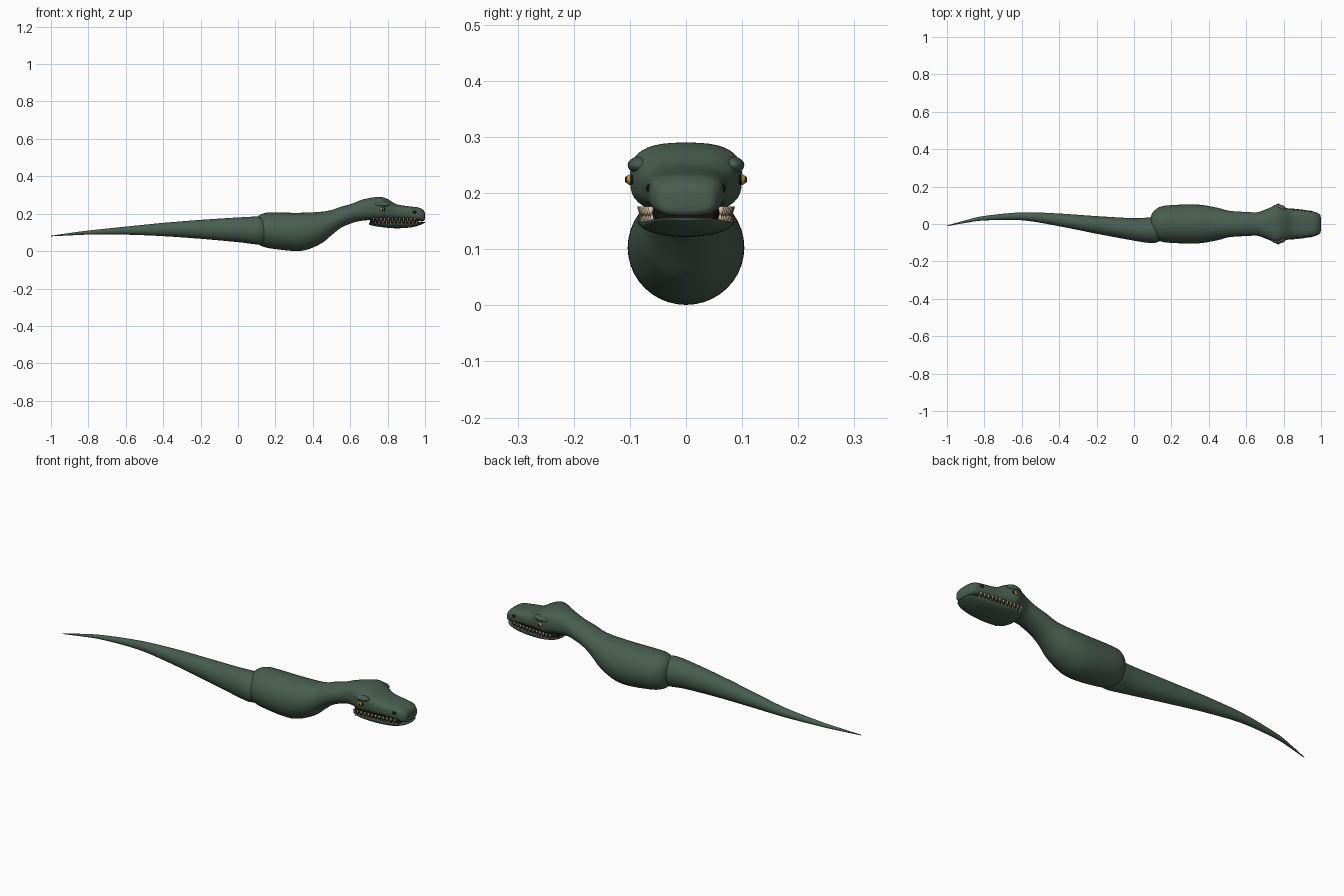
import bpy, bmesh, math
from mathutils import Matrix, Vector

cube = bpy.data.objects.get("Cube")
if cube:
    bpy.data.objects.remove(cube, do_unlink=True)


def material(name, colour):
    mat = bpy.data.materials.new(name)
    mat.use_nodes = True
    mat.diffuse_color = (*colour, 1)
    mat.node_tree.nodes["Principled BSDF"].inputs["Base Color"].default_value = (*colour, 1)
    return mat


green = material("dark green skin", (.066, .112, .08))
amber = material("amber eye", (.5, .27, .05))
ivory = material("ivory tooth", (.68, .52, .38))
black = material("black", (.008, .007, .006))


def finish(name, bm, mat, smooth=True):
    bmesh.ops.recalc_face_normals(bm, faces=bm.faces)
    for face in bm.faces:
        face.smooth = smooth
    mesh = bpy.data.meshes.new(name)
    bm.to_mesh(mesh)
    bm.free()
    mesh.materials.append(mat)
    obj = bpy.data.objects.new(name, mesh)
    bpy.context.collection.objects.link(obj)
    return obj


def spline(a, b, c, d, t):
    """Catmull-Rom step between rows b and c."""
    return [q + t / 2 * (r - p + t * (2 * p - 5 * q + 4 * r - s + t * (3 * (q - r) + s - p)))
            for p, q, r, s in zip(a, b, c, d)]


def loft(name, rows, mat, waist=.5, steps=5, sides=40):
    """Skin rows of (x, top, bottom, half width, centre y, squareness)."""
    padded = [rows[0], *rows, rows[-1]]
    smooth_rows = [spline(*padded[i:i + 4], k / steps)
                   for i in range(len(rows) - 1) for k in range(steps)]
    smooth_rows.append(rows[-1])
    bm = bmesh.new()
    rings = []
    for x, top, bottom, half, cy, power in smooth_rows:
        mid = bottom + (top - bottom) * waist
        ring = []
        for k in range(sides):
            c, s = math.cos(math.tau * k / sides), math.sin(math.tau * k / sides)
            y = math.copysign(abs(c) ** (2 / power), c) * half
            z = math.copysign(abs(s) ** (2 / power), s)
            z *= (top - mid) if s > 0 else (mid - bottom)
            ring.append(bm.verts.new((x, cy + y, mid + z)))
        rings.append(ring)
    for a, b in zip(rings, rings[1:]):
        for k in range(sides):
            n = (k + 1) % sides
            bm.faces.new((a[k], a[n], b[n], b[k]))
    bm.faces.new(rings[0])
    bm.faces.new(rings[-1])
    return finish(name, bm, mat)


def ellipsoid(name, centre, radii, mat):
    bm = bmesh.new()
    bmesh.ops.create_uvsphere(bm, u_segments=20, v_segments=12, radius=1,
                              matrix=Matrix.Translation(centre) @ Matrix.Diagonal((*radii, 1)))
    return finish(name, bm, mat)


# Torso, neck and upper head in one skin
loft("body_and_head", [
    (.085, .14, .09, .02, 0, 2),
    (.1, .18, .045, .062, 0, 2),
    (.14, .203, .022, .092, 0, 2),
    (.2, .206, .011, .101, 0, 2),
    (.3, .205, .001, .104, 0, 2),
    (.37, .206, .008, .101, 0, 2),
    (.45, .211, .044, .086, 0, 2),
    (.5, .22, .085, .072, 0, 2),
    (.55, .237, .124, .067, 0, 2),
    (.61, .254, .15, .064, 0, 2),
    (.66, .274, .162, .063, 0, 2.2),
    (.71, .285, .166, .08, 0, 2.5),
    (.76, .29, .165, .1, 0, 2.8),
    (.8, .278, .165, .09, 0, 2.8),
    (.85, .25, .166, .077, 0, 2.8),
    (.92, .239, .166, .07, 0, 3),
    (.965, .233, .161, .065, 0, 3),
    (.987, .222, .159, .056, 0, 3),
    (.997, .21, .165, .045, 0, 3),
    (1, .197, .175, .02, 0, 2.5),
], green)

# Tail, swinging sideways toward its tip
loft("tail", [
    (-1, .082, .079, .002, -.01, 2),
    (-.9, .097, .084, .007, .013, 2),
    (-.8, .11, .088, .012, .031, 2),
    (-.6, .131, .088, .021, .041, 2),
    (-.4, .151, .08, .034, .022, 2),
    (-.2, .167, .066, .047, -.005, 2),
    (0, .18, .048, .06, -.029, 2),
    (.08, .184, .038, .068, -.033, 2),
    (.12, .182, .036, .067, -.032, 2),
    (.16, .165, .05, .05, -.025, 2),
    (.18, .12, .09, .01, -.02, 2),
], green)

# Lower jaw, flat above and rounded below
loft("lower_jaw", [
    (.7, .151, .143, .045, 0, 2),
    (.715, .154, .137, .07, 0, 2),
    (.76, .153, .129, .085, 0, 2),
    (.84, .152, .122, .083, 0, 2),
    (.92, .153, .126, .074, 0, 2),
    (.97, .155, .138, .06, 0, 2),
    (.993, .157, .148, .042, 0, 2),
    (1, .156, .152, .018, 0, 2),
], green, waist=.85)

# Dark mouth interior between the jaws
loft("mouth_interior", [
    (.705, .172, .148, .05, 0, 4),
    (.76, .176, .147, .077, 0, 4),
    (.84, .176, .147, .07, 0, 4),
    (.92, .174, .147, .062, 0, 4),
    (.965, .168, .148, .05, 0, 4),
], black)

# Upper and lower rows of teeth on both sides
count = 12
for name, base, height, shift in (("upper_teeth", .176, -.02, 0), ("lower_teeth", .148, .017, .5)):
    bm = bmesh.new()
    for side in (-1, 1):
        for i in range(count):
            t = (i + shift) / count
            place = Vector((.725 + .24 * t, side * (.081 - .022 * t * t), base + height / 2))
            bmesh.ops.create_cone(bm, segments=8, radius1=.006, radius2=.0008, depth=abs(height),
                                  cap_ends=True, matrix=Matrix.Translation(place) @
                                  Matrix.Rotation(0 if height > 0 else math.pi, 4, "X"))
    finish(name, bm, ivory)

# Brows, eyes and nostrils mirrored across the head
for word, side in (("left", 1), ("right", -1)):
    ellipsoid(word + "_brow", (.772, side * .083, .25), (.04, .021, .015), green)
    ellipsoid(word + "_eye_socket", (.77, side * .093, .224), (.018, .008, .013), black)
    ellipsoid(word + "_eye", (.77, side * .097, .224), (.012, .011, .01), amber)
    ellipsoid(word + "_pupil", (.772, side * .106, .224), (.004, .003, .006), black)
    ellipsoid(word + "_nostril", (.943, side * .065, .209), (.012, .006, .008), black)
